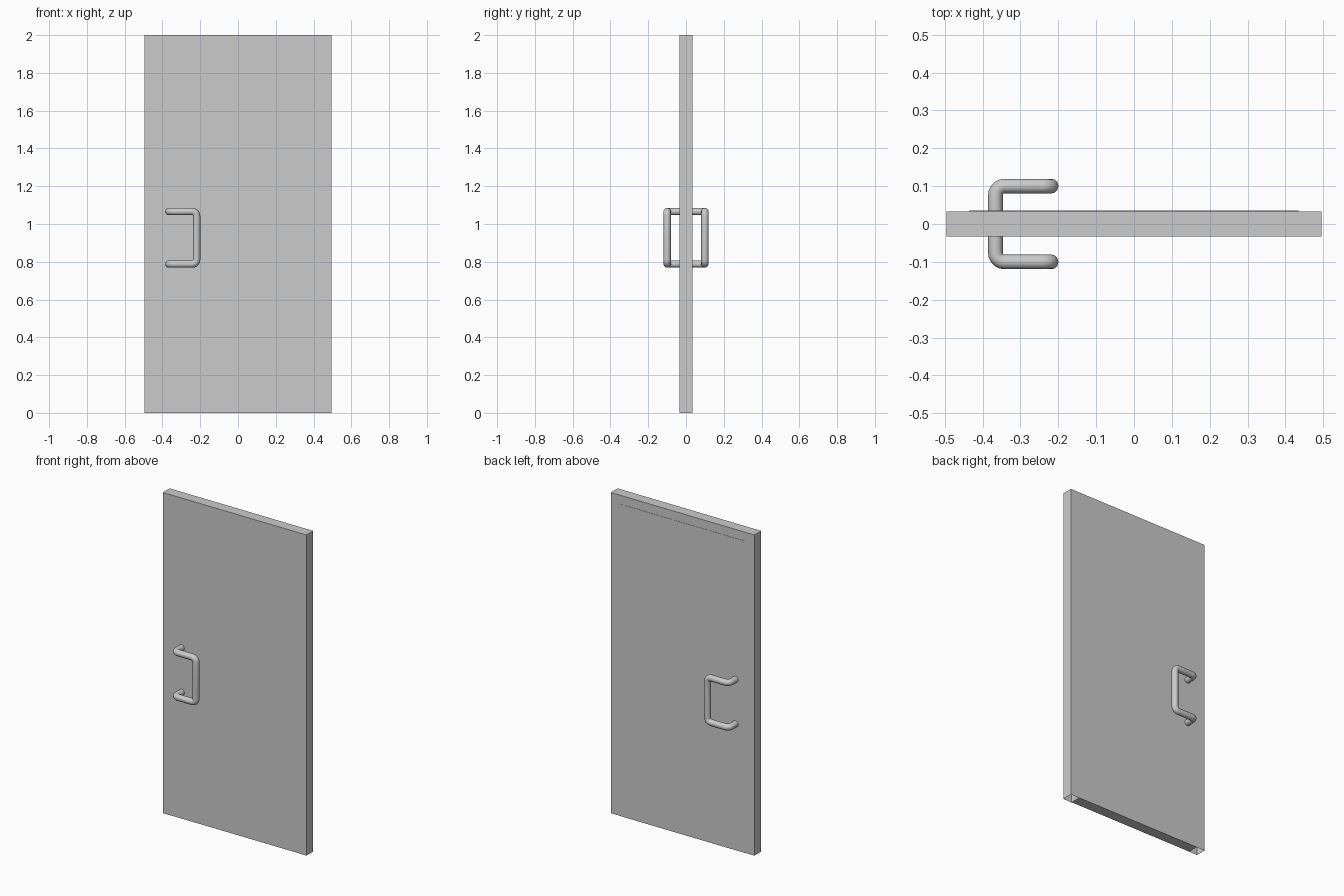
import bpy, bmesh, math
from mathutils import Vector

if "Cube" in bpy.data.objects:
    bpy.data.objects.remove(bpy.data.objects["Cube"])

W, T, H = 0.495, 0.0335, 2.0      # half width, half thickness, height
IX, IZ = 0.435, 1.945             # inner edge of the frame


def make_object(name, bm):
    bmesh.ops.recalc_face_normals(bm, faces=bm.faces)
    mesh = bpy.data.meshes.new(name)
    bm.to_mesh(mesh)
    bm.free()
    obj = bpy.data.objects.new(name, mesh)
    bpy.context.collection.objects.link(obj)
    return obj


# Frame: upside-down U, mitred at the top, hollow and open at the bottom
bm = bmesh.new()
rings = []
for xo, xi, zo, zi in [(-W, -IX, 0, 0), (-W, -IX, H, IZ), (W, IX, H, IZ), (W, IX, 0, 0)]:
    rings.append([bm.verts.new(p) for p in
                  [(xo, -T, zo), (xi, -T, zi), (xi, T, zi), (xo, T, zo)]])
for a, b in zip(rings, rings[1:]):
    for i in range(4):
        j = (i + 1) % 4
        bm.faces.new((a[i], a[j], b[j], b[i]))
make_object("door_frame", bm)

# Leaf panel: set a hair towards the back of the frame
bm = bmesh.new()
bmesh.ops.create_cube(bm, size=1)
for v in bm.verts:
    v.co = (v.co.x * 2 * IX, v.co.y * 2 * T + 0.0015, (v.co.z + 0.5) * IZ)
make_object("door_panel", bm)


def rounded(points, r, steps=5):
    """Replace each inner corner of a path with an arc-like curve."""
    pts = [Vector(p) for p in points]
    out = [pts[0]]
    for a, b, c in zip(pts, pts[1:], pts[2:]):
        u, v = (a - b).normalized(), (c - b).normalized()
        centre = b + (u + v) * r
        for k in range(steps + 1):
            t = k / steps * math.pi / 2
            out.append(centre - v * r * math.cos(t) - u * r * math.sin(t))
    return out + [pts[-1]]


# Pull handles: bent tube on each side of the door
def handle(name, side):
    x0, x1, y, z0, z1 = -0.366, -0.219, 0.1 * side, 0.788, 1.066
    path = rounded([(x0, 0.03 * side, z0), (x0, y, z0), (x1, y, z0),
                    (x1, y, z1), (x0, y, z1), (x0, 0.03 * side, z1)], 0.024)
    curve = bpy.data.curves.new(name, 'CURVE')
    curve.dimensions = '3D'
    curve.bevel_depth = 0.0195
    curve.bevel_resolution = 4
    curve.use_fill_caps = True
    spline = curve.splines.new('POLY')
    spline.points.add(len(path) - 1)
    for p, co in zip(spline.points, path):
        p.co = (*co, 1)
    obj = bpy.data.objects.new(name, curve)
    bpy.context.collection.objects.link(obj)
    bpy.ops.object.select_all(action='DESELECT')
    obj.select_set(True)
    bpy.context.view_layer.objects.active = obj
    bpy.ops.object.convert(target='MESH')
    bpy.ops.object.shade_smooth_by_angle(angle=math.radians(40))


handle("front_handle", -1)
handle("back_handle", 1)
